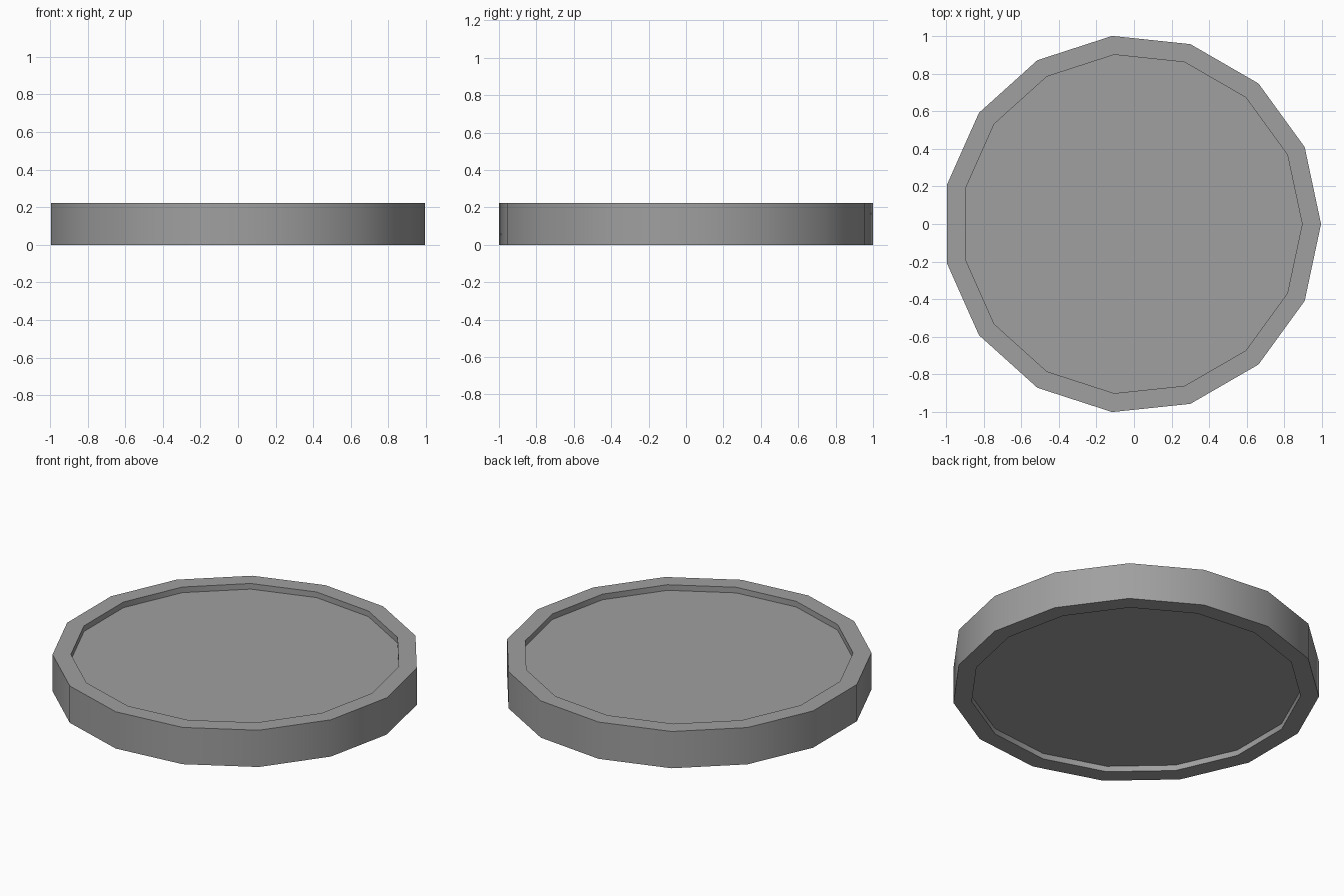
import bpy
import bmesh
from math import cos, sin, tau, radians

cube = bpy.data.objects.get("Cube")
if cube:
    bpy.data.objects.remove(cube, do_unlink=True)

SIDES = 15
RADIUS = 1.0055
INNER = 0.9 * RADIUS
HEIGHT = 0.222
RECESS = 0.034
CENTRE_X = -0.011

grey = bpy.data.materials.new("mid grey")
grey.use_nodes = True
colour = (0.35, 0.35, 0.35, 1)
grey.diffuse_color = colour
grey.node_tree.nodes["Principled BSDF"].inputs["Base Color"].default_value = colour


def ring(bm, radius, z):
    angles = [tau * i / SIDES for i in range(SIDES)]
    return [bm.verts.new((CENTRE_X + radius * cos(a), radius * sin(a), z)) for a in angles]


# Disc: raised rim around a recessed floor, on both the top and the underside
profile = [(INNER, RECESS), (INNER, 0), (RADIUS, 0),
           (RADIUS, HEIGHT), (INNER, HEIGHT), (INNER, HEIGHT - RECESS)]
bm = bmesh.new()
rings = [ring(bm, r, z) for r, z in profile]
for low, high in zip(rings, rings[1:]):
    for i in range(SIDES):
        j = (i + 1) % SIDES
        bm.faces.new((low[i], low[j], high[j], high[i]))

# Floors of the two recesses
bm.faces.new(rings[0][::-1])
bm.faces.new(rings[-1])
bmesh.ops.recalc_face_normals(bm, faces=bm.faces[:])

mesh = bpy.data.meshes.new("rimmed_disc")
bm.to_mesh(mesh)
bm.free()
mesh.materials.append(grey)
disc = bpy.data.objects.new("rimmed_disc", mesh)
bpy.context.collection.objects.link(disc)

# Smooth outer band with crisp rim edges
bpy.ops.object.select_all(action="DESELECT")
disc.select_set(True)
bpy.context.view_layer.objects.active = disc
bpy.ops.object.shade_smooth_by_angle(angle=radians(30))
